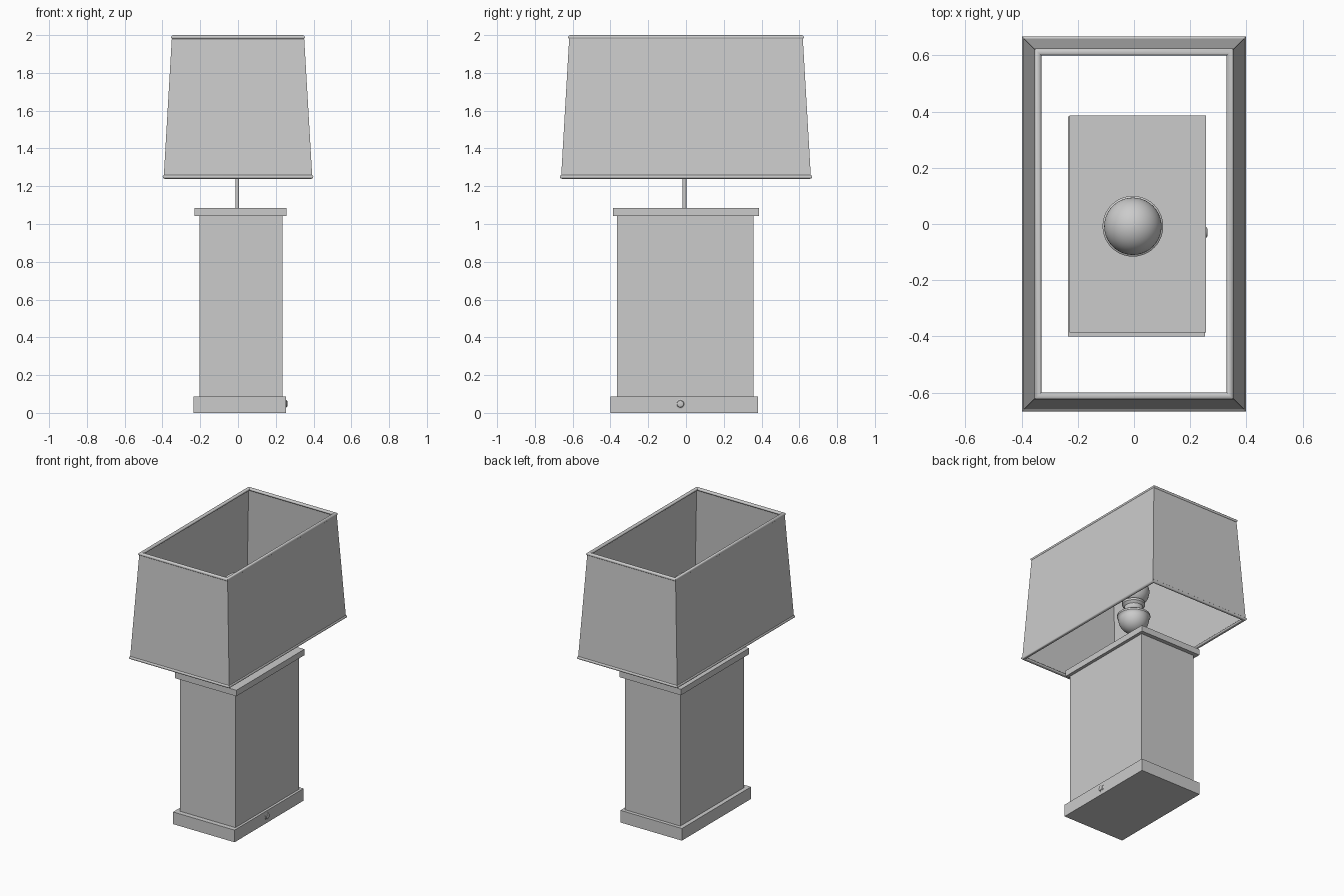
import bpy
from math import sin, cos, pi

if "Cube" in bpy.data.objects:
    bpy.data.objects.remove(bpy.data.objects["Cube"], do_unlink=True)

# One plain grey for everything
grey = bpy.data.materials.new("plain grey")
grey.use_nodes = True
grey.diffuse_color = (0.6, 0.6, 0.6, 1)
grey.node_tree.nodes["Principled BSDF"].inputs["Base Color"].default_value = (0.6, 0.6, 0.6, 1)


def make(name, verts, faces, smooth=False):
    mesh = bpy.data.meshes.new(name)
    mesh.from_pydata(verts, [], faces)
    mesh.materials.append(grey)
    obj = bpy.data.objects.new(name, mesh)
    bpy.context.collection.objects.link(obj)
    if smooth:
        bpy.ops.object.select_all(action="DESELECT")
        obj.select_set(True)
        bpy.context.view_layer.objects.active = obj
        bpy.ops.object.shade_smooth_by_angle(angle=pi / 5)
    return obj


def box(name, x0, x1, y0, y1, z0, z1):
    verts = [(x, y, z) for z in (z0, z1) for x, y in ((x0, y0), (x1, y0), (x1, y1), (x0, y1))]
    sides = [(i, (i + 1) % 4, (i + 1) % 4 + 4, i + 4) for i in range(4)]
    return make(name, verts, [(3, 2, 1, 0), (4, 5, 6, 7)] + sides)


def rect_sweep(name, section, smooth=False):
    """Sweep a closed section of (half x, half y, z) round a mitred rectangle."""
    n = len(section)
    verts = [(sx * x, sy * y, z) for sx, sy in ((-1, -1), (1, -1), (1, 1), (-1, 1))
             for x, y, z in section]
    faces = []
    for c in range(4):
        d = (c + 1) % 4
        for i in range(n):
            j = (i + 1) % n
            faces.append((c * n + i, d * n + i, d * n + j, c * n + j))
    return make(name, verts, faces, smooth)


def lathe(name, profile, loc, steps=40):
    """Turn a profile of (radius, height) round the z axis, capping both ends."""
    n = len(profile)
    verts = [(r * cos(2 * pi * s / steps), r * sin(2 * pi * s / steps), z)
             for s in range(steps) for r, z in profile]
    faces = []
    for s in range(steps):
        t = (s + 1) % steps
        for i in range(n - 1):
            faces.append((s * n + i, t * n + i, t * n + i + 1, s * n + i + 1))
    faces.append([s * n for s in reversed(range(steps))])
    faces.append([s * n + n - 1 for s in range(steps)])
    obj = make(name, verts, faces, True)
    obj.location = loc
    return obj


def arc(radius, z, start, end, steps=16):
    """Part of a circle, with angles measured up from the horizontal."""
    angles = [start + (end - start) * i / steps for i in range(steps + 1)]
    return [(radius * cos(a), z + radius * sin(a)) for a in angles]


# Pedestal
box("base", -0.235, 0.253, -0.4, 0.382, 0, 0.087)
box("column", -0.205, 0.235, -0.365, 0.357, 0.087, 1.042)
box("top_cap", -0.23, 0.257, -0.386, 0.386, 1.042, 1.085)

# Round switch on the left side of the base
switch = lathe("switch", [(0.025, 0), (0.025, 0.004), (0.019, 0.006), (0.017, 0.01), (0.008, 0.012)],
               (0.25, -0.03, 0.048), 20)
switch.rotation_euler = (0, pi / 2, 0)

# Stem, cup and globe
axis = (-0.004, -0.008, 0)
near_pole = pi / 2 - 0.02
lathe("stem", [(0.01, 1.08), (0.01, 1.32)], axis, 16)
lathe("cup", arc(0.1, 1.4, -near_pole, 0)
      + [(0.104, 1.41), (0.108, 1.415), (0.108, 1.428), (0.102, 1.433), (0.085, 1.44),
         (0.065, 1.46), (0.06, 1.49), (0.075, 1.505), (0.075, 1.52), (0.06, 1.525)], axis)
lathe("globe", arc(0.102, 1.605, -near_pole, near_pole, 28), axis)

# Tapered open shade with rounded trim at both ends
rect_sweep("shade", [(0.393, 0.661, 1.25), (0.35, 0.618, 1.99),
                     (0.345, 0.613, 1.99), (0.388, 0.656, 1.25)])
for name, x, y, z in (("top_trim", 0.342, 0.612, 1.989), ("bottom_trim", 0.386, 0.655, 1.25)):
    ring = [2 * pi * k / 12 for k in range(12)]
    rect_sweep(name, [(x + 0.0125 * cos(a), y + 0.0125 * cos(a), z + 0.011 * sin(a))
                      for a in ring], True)
